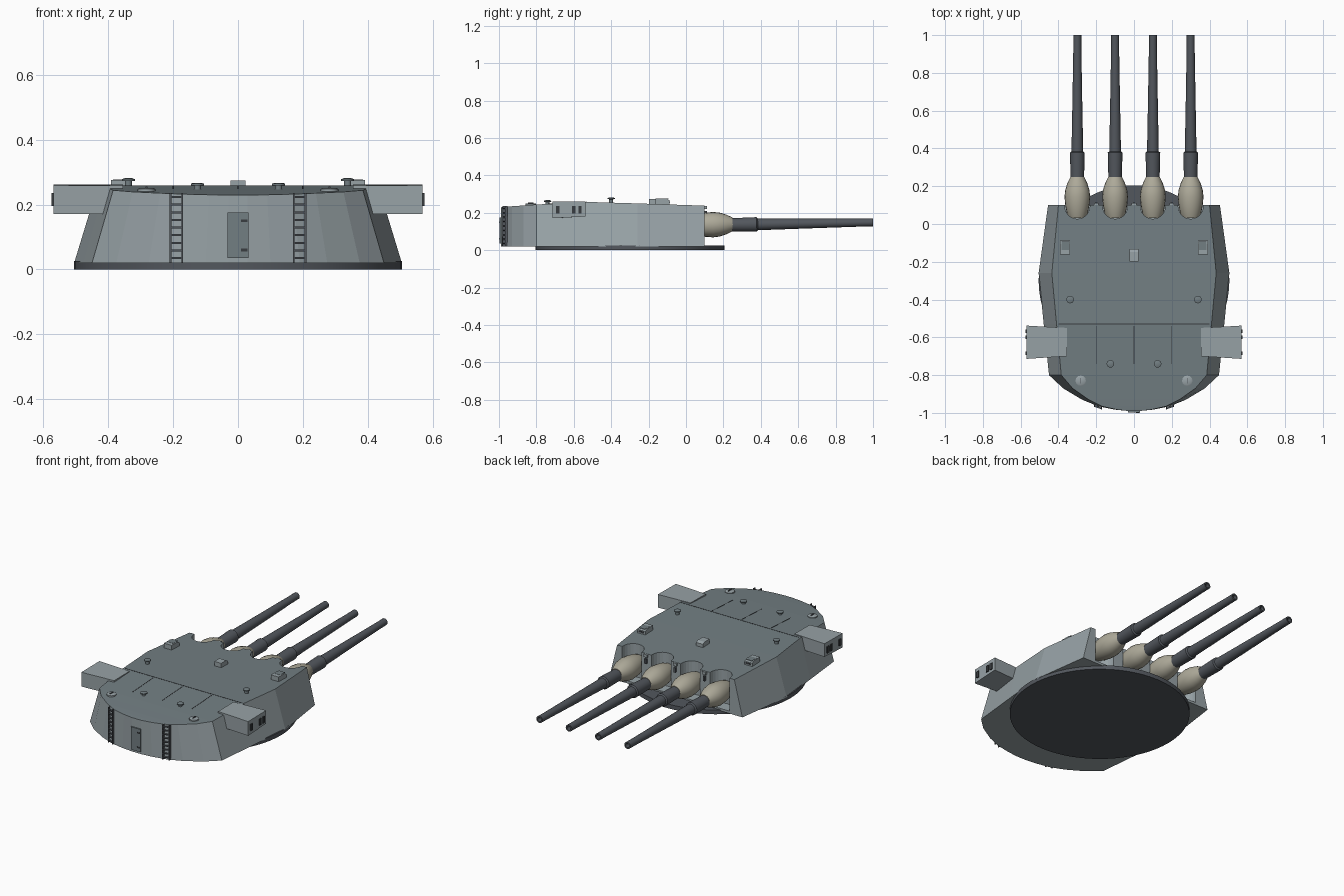
import bpy, bmesh, math
from mathutils import Matrix, Vector, Euler

if "Cube" in bpy.data.objects:
    bpy.data.objects.remove(bpy.data.objects["Cube"])


def material(name, rgb):
    m = bpy.data.materials.new(name)
    m.diffuse_color = (*rgb, 1)
    m.use_nodes = True
    m.node_tree.nodes["Principled BSDF"].inputs["Base Color"].default_value = m.diffuse_color
    return m


WALL = material("wall_grey", (0.31, 0.36, 0.38))
ROOF = material("roof_grey", (0.17, 0.21, 0.225))
STEEL = material("gun_steel", (0.085, 0.095, 0.11))
CANVAS = material("canvas", (0.42, 0.40, 0.32))
DARK = material("dark_trim", (0.04, 0.045, 0.05))


def finish(name, bm, mats):
    bmesh.ops.recalc_face_normals(bm, faces=bm.faces)
    me = bpy.data.meshes.new(name)
    bm.to_mesh(me)
    bm.free()
    for m in mats:
        me.materials.append(m)
    ob = bpy.data.objects.new(name, me)
    bpy.context.collection.objects.link(ob)
    return ob


def loft(bm, rings):
    vs = [[bm.verts.new(p) for p in r] for r in rings]
    n = len(vs[0])
    for a, b in zip(vs, vs[1:]):
        for i in range(n):
            j = (i + 1) % n
            bm.faces.new((a[i], a[j], b[j], b[i]))
    bm.faces.new(vs[0])
    bm.faces.new(vs[-1])


def add_box(bm, loc, size, rot=(0, 0, 0)):
    mat = Matrix.Translation(loc) @ Euler(rot).to_matrix().to_4x4() @ Matrix.Diagonal((*size, 1))
    bmesh.ops.create_cube(bm, size=1, matrix=mat)


def box(name, loc, size, mat, rot=(0, 0, 0)):
    bm = bmesh.new()
    add_box(bm, loc, size, rot)
    return finish(name, bm, [mat])


def lathe(name, profile, loc, mat, seg=24, rot=(0, 0, 0), smooth=True):
    # profile is (radius, height) along local z
    bm = bmesh.new()
    loft(bm, [[(r * math.cos(2 * math.pi * i / seg), r * math.sin(2 * math.pi * i / seg), h)
               for i in range(seg)] for r, h in profile])
    ob = finish(name, bm, [mat])
    ob.location, ob.rotation_euler = loc, rot
    if smooth:
        bpy.ops.object.select_all(action='DESELECT')
        ob.select_set(True)
        bpy.context.view_layer.objects.active = ob
        bpy.ops.object.shade_smooth_by_angle(angle=math.radians(35))
    return ob


# Gunhouse stations: y, half width at base, half width at roof, roof height
STATIONS = [(0.10, .455, .40, .238), (-.26, .505, .435, .250), (-.53, .478, .41, .258),
            (-.80, .45, .385, .244), (-.87, .375, .325, .239), (-.93, .275, .24, .235),
            (-.965, .19, .17, .232), (-.983, .10, .09, .230), (-.99, .03, .03, .229)]


def roof(y):
    for a, b in zip(STATIONS, STATIONS[1:]):
        if b[0] <= y <= a[0]:
            return a[3] + (b[3] - a[3]) * (y - a[0]) / (b[0] - a[0])
    return STATIONS[-1][3]


# Gunhouse body
bm = bmesh.new()
loft(bm, [[(-b, y, .02), (b, y, .02), (t, y, z), (-t, y, z)] for y, b, t, z in STATIONS])
body = finish("gunhouse", bm, [WALL, ROOF])
for p in body.data.polygons:
    p.material_index = int(p.normal.z > .8)

# Round-backed gun ports cut out of the front
GUNS = (-.30, -.10, .10, .30)
bm = bmesh.new()
for x in GUNS:
    outline = [(x + .066, .16)] + [(x + .066 * math.cos(a), .093 - .066 * math.sin(a))
               for a in [math.pi * i / 12 for i in range(13)]] + [(x - .066, .16)]
    loft(bm, [[(px, py, z) for px, py in outline] for z in (.035, .4)])
cutter = finish("port_cutter", bm, [WALL])
cutter.hide_render = True
mod = body.modifiers.new("ports", 'BOOLEAN')
mod.operation, mod.solver, mod.object = 'DIFFERENCE', 'EXACT', cutter
bpy.context.view_layer.objects.active = body
bpy.ops.object.modifier_apply(modifier="ports")
bpy.data.objects.remove(cutter)

# Base ring
lathe("base_ring", [(.505, 0), (.505, .026)], (0, -.30, 0), STEEL, seg=64)

# Guns with canvas boots, slightly elevated
TILT = (math.radians(-90 + 1.0), 0, 0)
for x in GUNS:
    lathe("gun_boot", [(.046, .032), (.056, .06), (.064, .10), (.068, .145), (.064, .18),
                       (.053, .215), (.041, .24), (.036, .25)], (x, 0, .134), CANVAS, 20, TILT)
    lathe("gun_barrel", [(.034, .20), (.036, .26), (.039, .378), (.031, .384), (.026, .65), (.021, .94),
                         (.021, 1.0), (.013, 1.0), (.012, .95)], (x, 0, .131), STEEL, 24, TILT)

# Rangefinder arms
for s in (-1, 1):
    bm = bmesh.new()
    loft(bm, [[(s * x, y0, .171), (s * x, y1, .180), (s * x, y1, .261), (s * x, y0, .259)]
              for x, y0, y1 in ((.355, -.70, -.55), (.569, -.714, -.538))])
    finish("rangefinder_arm", bm, [WALL])
    for y in (-.685, -.60, -.567):
        box("rangefinder_window", (s * .571, y, .215), (.008, .018, .04), DARK)

# Roof seams
slope = math.atan2(roof(-.53) - roof(-.8), .27)
for x in (-.2, 0, .2):
    box("roof_seam", (x, -.64, roof(-.64)), (.004, .20, .002), DARK, (slope, 0, 0))
box("cross_seam", (0, -.53, .258), (.80, .004, .002), DARK)


# Periscope hoods: wedge with sloped front
def hood(x, y, w, d, h):
    z = roof(y) - .008
    bm = bmesh.new()
    loft(bm, [[(px, y - d / 2, z), (px, y + d / 2, z), (px, y + d / 2, z + h * .75),
               (px, y + d * .25, z + h), (px, y - d / 2, z + h)] for px in (x - w / 2, x + w / 2)])
    finish("periscope_hood", bm, [WALL])


hood(0, -.165, .046, .065, .036)
for s in (-1, 1):
    hood(s * .365, -.125, .052, .075, .038)
    box("hood_cap", (s * .365, -.115, roof(-.115) + .030), (.04, .045, .003), ROOF)
    box("hood_slit", (s * .365, -.087, roof(-.087) + .012), (.036, .003, .01), DARK)
    # Mushroom vents and rear hatches
    for x, y, h in ((.338, -.40, .027), (.125, -.74, .020)):
        lathe("roof_vent", [(.011, -.005), (.011, h - .009), (.02, h - .008), (.02, h - .003), (.012, h)],
              (s * x, y, roof(y)), ROOF, 16)
    lathe("roof_hatch", [(.028, -.006), (.028, .006), (.022, .009)], (s * .282, -.83, roof(-.83)), WALL, 12)
    box("hatch_handle", (s * .282, -.83, roof(-.83) + .011), (.005, .03, .005), STEEL)

# Fittings between the gun ports
for x in (-.2, 0, .2):
    box("front_bracket", (x, .104, .228), (.024, .014, .018), WALL)
    box("front_lamp", (x, .106, .195), (.012, .014, .03), STEEL)

# Rear door with hinges and handle
box("rear_door", (0, -.991, .105), (.064, .014, .14), ROOF)
for z in (.06, .15):
    box("door_hinge", (.02, -.998, z), (.02, .004, .008), DARK)

# Rear ladders
for s in (-1, 1):
    bm = bmesh.new()
    for k in (-.018, .018):
        add_box(bm, (s * .19 + k, -.968 + s * k * .35, .128), (.005, .014, .215))
    for i in range(9):
        add_box(bm, (s * .19, -.970, .035 + i * .0235), (.036, .009, .006), (0, 0, s * .34))
    finish("rear_ladder", bm, [STEEL])
